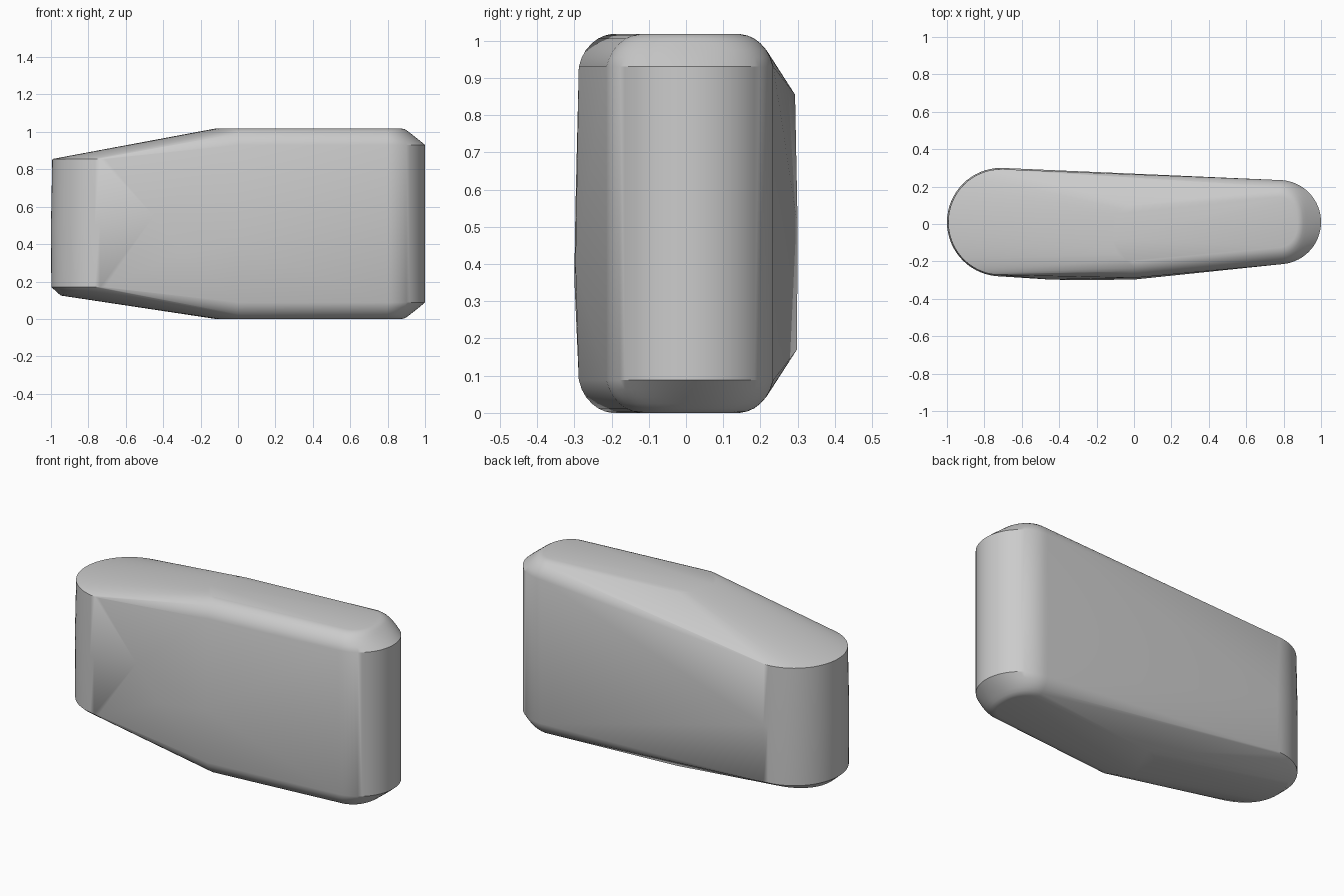
import bpy, bmesh
from math import sin, cos, pi

cube = bpy.data.objects.get("Cube")
if cube:
    bpy.data.objects.remove(cube)

HEIGHT = 1.018
points = []


def both(x, y, z):
    """Add a point and its copy mirrored between top and bottom."""
    points.extend([(x, y, z), (x, y, HEIGHT - z)])


# Wide rounded left end, slightly fuller at mid height
def left_arc(radius, z_rule, steps=32, inset=0.0):
    for i in range(steps + 1):
        a = pi / 2 + pi * i / steps
        c = abs(cos(a))
        r = radius - inset * c
        points.append((-0.71 + r * cos(a), 0.01 + r * sin(a), z_rule(c)))


left_arc(0.283, lambda c: 0.855)
left_arc(0.29, lambda c: 0.5)
left_arc(0.288, lambda c: 0.17)
left_arc(0.288, lambda c: 0.17 - 0.045 * c, inset=0.05)

# Narrow rounded right end, with its fillet continued along the front edge
fillet = [(0.93, 0, 0), (0.955, 0.008, 0.03), (0.975, 0.019, 0.055),
          (0.993, 0.035, 0.078), (1.006, 0.052, 0.095),
          (1.014, 0.07, 0.108), (HEIGHT, 0.09, 0.125)]
for z, side, end in fillet:
    for i in range(33):
        a = -pi / 2 + pi * i / 32
        inset = side + (end - side) * cos(a) ** 2
        both(0.775 + (0.225 - inset) * cos(a), 0.01 + (0.225 - inset) * sin(a), z)
    both(0.0, -0.288 + side, z)

# Rounded left tip of the flat top and bottom
for i in range(13):
    a = pi / 2 + pi * i / 12
    both(-0.01 + 0.11 * cos(a), -0.05 + 0.15 * sin(a), HEIGHT)

# Slight bulge of the front wall
for x, y, z in [(-0.3, -0.3, 0.36), (0.0, -0.297, 0.4), (-0.45, -0.297, 0.55)]:
    points.append((x, y, z))

bm = bmesh.new()
for p in points:
    bm.verts.new(p)
bmesh.ops.remove_doubles(bm, verts=bm.verts, dist=0.001)
hull = bmesh.ops.convex_hull(bm, input=bm.verts)
loose = [v for v in bm.verts if not v.link_faces]
bmesh.ops.delete(bm, geom=loose, context='VERTS')
bmesh.ops.dissolve_limit(bm, angle_limit=0.005, verts=bm.verts, edges=bm.edges)
bmesh.ops.recalc_face_normals(bm, faces=bm.faces)

mesh = bpy.data.meshes.new("rounded_body")
bm.to_mesh(mesh)
bm.free()
body = bpy.data.objects.new("rounded_body", mesh)
bpy.context.collection.objects.link(body)

# Plain grey surface
grey = bpy.data.materials.new("plain_grey")
grey.use_nodes = True
colour = (0.6, 0.6, 0.6, 1)
grey.diffuse_color = colour
grey.node_tree.nodes["Principled BSDF"].inputs["Base Color"].default_value = colour
mesh.materials.append(grey)

bpy.context.view_layer.objects.active = body
body.select_set(True)
bpy.ops.object.shade_smooth_by_angle(angle=pi / 6)
